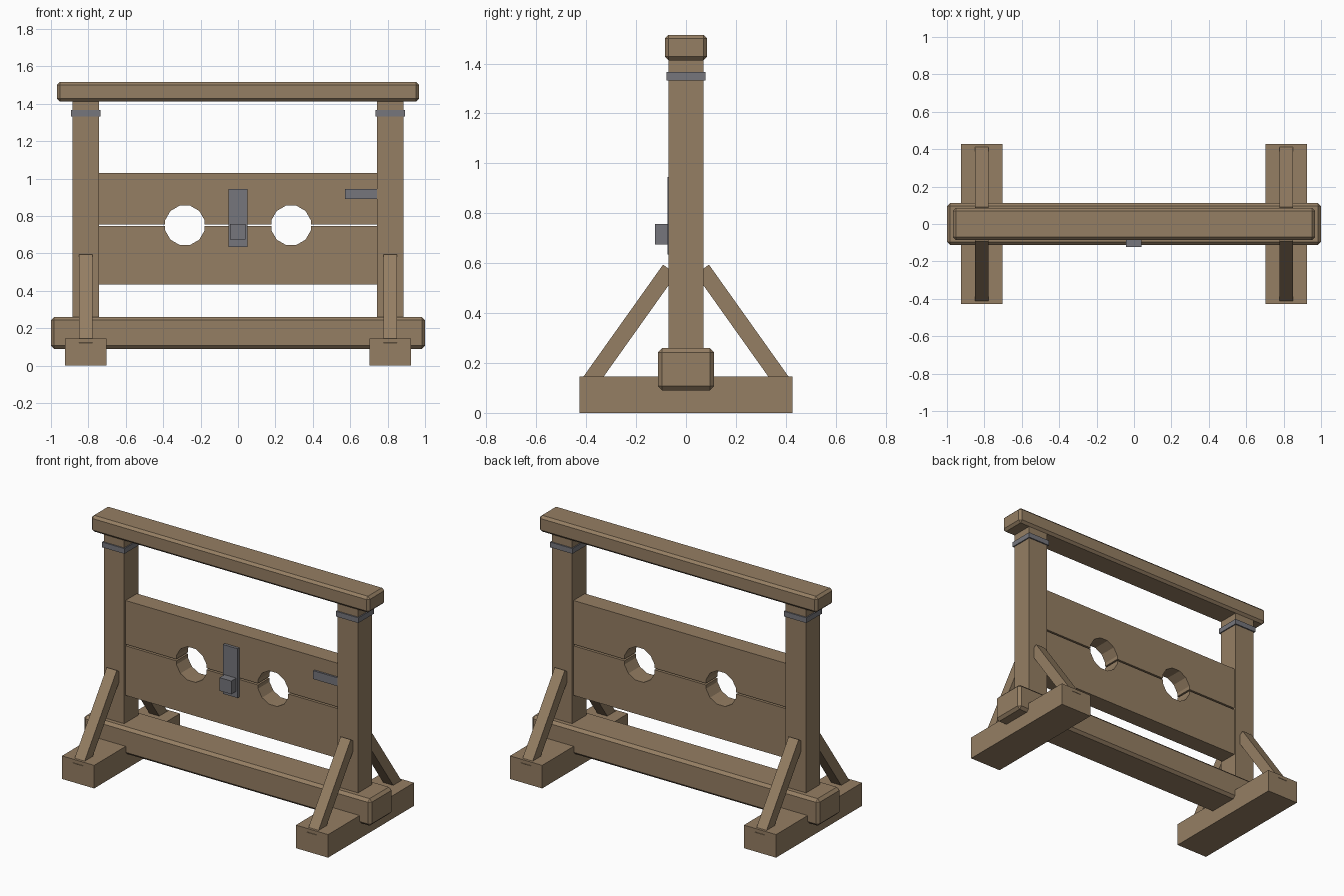
import bpy, bmesh
from math import cos, sin, radians
from mathutils import Vector

default = bpy.data.objects.get("Cube")
if default:
    bpy.data.objects.remove(default)


def material(name, colour):
    m = bpy.data.materials.new(name)
    m.use_nodes = True
    m.diffuse_color = (*colour, 1)
    bsdf = next(n for n in m.node_tree.nodes if n.type == 'BSDF_PRINCIPLED')
    bsdf.inputs["Base Color"].default_value = (*colour, 1)
    return m


WOOD = material("weathered wood", (0.30, 0.21, 0.125))
IRON = material("grey iron", (0.18, 0.18, 0.20))


def finish(name, bm, mat):
    bmesh.ops.recalc_face_normals(bm, faces=bm.faces)
    mesh = bpy.data.meshes.new(name)
    bm.to_mesh(mesh)
    bm.free()
    mesh.materials.append(mat)
    ob = bpy.data.objects.new(name, mesh)
    bpy.context.collection.objects.link(ob)
    return ob


def box(name, x, y, z, mat, bevel=0):
    """Box from (min, max) ranges, with optional chamfered edges."""
    bm = bmesh.new()
    bmesh.ops.create_cube(bm, size=1)
    for v in bm.verts:
        v.co = [(a + b) / 2 + c * (b - a) for c, (a, b) in zip(v.co, (x, y, z))]
    if bevel:
        bmesh.ops.bevel(bm, geom=bm.edges[:], offset=bevel, segments=1,
                        affect='EDGES', profile=0.5)
    return finish(name, bm, mat)


def prism(name, points, depth, mat):
    """Extrude a closed outline of 3D points along a vector."""
    bm = bmesh.new()
    face = bm.faces.new([bm.verts.new(p) for p in points])
    ext = bmesh.ops.extrude_face_region(bm, geom=[face])
    moved = [g for g in ext["geom"] if isinstance(g, bmesh.types.BMVert)]
    bmesh.ops.translate(bm, verts=moved, vec=depth)
    return finish(name, bm, mat)


# Long beams
box("base_beam", (-1, 1), (-0.113, 0.113), (0.09, 0.26), WOOD, 0.017)
box("top_beam", (-0.968, 0.968), (-0.085, 0.085), (1.413, 1.515), WOOD, 0.015)

# Posts, iron bands, feet and diagonal braces on each side
for side, s in (("left", 1), ("right", -1)):
    c = 0.814 * s

    def around(r):
        return (c - r, c + r)

    box(side + "_post", around(0.071), (-0.07, 0.07), (0.12, 1.43), WOOD)
    box(side + "_post_band", around(0.078), (-0.078, 0.078), (1.333, 1.366), IRON)
    box(side + "_foot", around(0.112), (-0.427, 0.427), (0, 0.145), WOOD)
    for end, d in (("front", -1), ("back", 1)):
        top = Vector((0.092, 0.594))
        along = Vector((0.32, -0.45)).normalized()
        across = Vector((along.y, -along.x)) * 0.066
        low = top + along * 0.58
        outline = (top, low, low + across, top + across)
        prism(f"{side}_{end}_brace",
              [(c - 0.035, d * p.x, p.y) for p in outline], (0.07, 0, 0), WOOD)

# Two boards meeting around the wrist holes
MID, HOLE_X, SIDES = 0.75, 0.284, 12
RADIUS = 0.105 / cos(radians(15))


def board(name, outer, d):
    seam = MID + d * 0.005
    pts = [(-0.76, outer), (-0.76, seam)]
    for cx in (-HOLE_X, HOLE_X):
        pts.append((cx - 0.105, seam))
        for k in range(SIDES // 2):
            a = radians(165 - k * 360 / SIDES)
            pts.append((cx + RADIUS * cos(a), MID + d * RADIUS * sin(a)))
        pts.append((cx + 0.105, seam))
    pts += [(0.76, seam), (0.76, outer)]
    prism(name, [(x, -0.057, z) for x, z in pts], (0, 0.114, 0), WOOD)


board("upper_board", 1.03, 1)
board("lower_board", 0.433, -1)

# Iron hasp, lock and hinge strap on the front
box("hasp_plate", (-0.052, 0.05), (-0.075, -0.05), (0.635, 0.945), IRON)
box("lock_block", (-0.042, 0.04), (-0.124, -0.07), (0.675, 0.758), IRON)
box("hinge_strap", (0.572, 0.76), (-0.069, -0.05), (0.892, 0.945), IRON)
